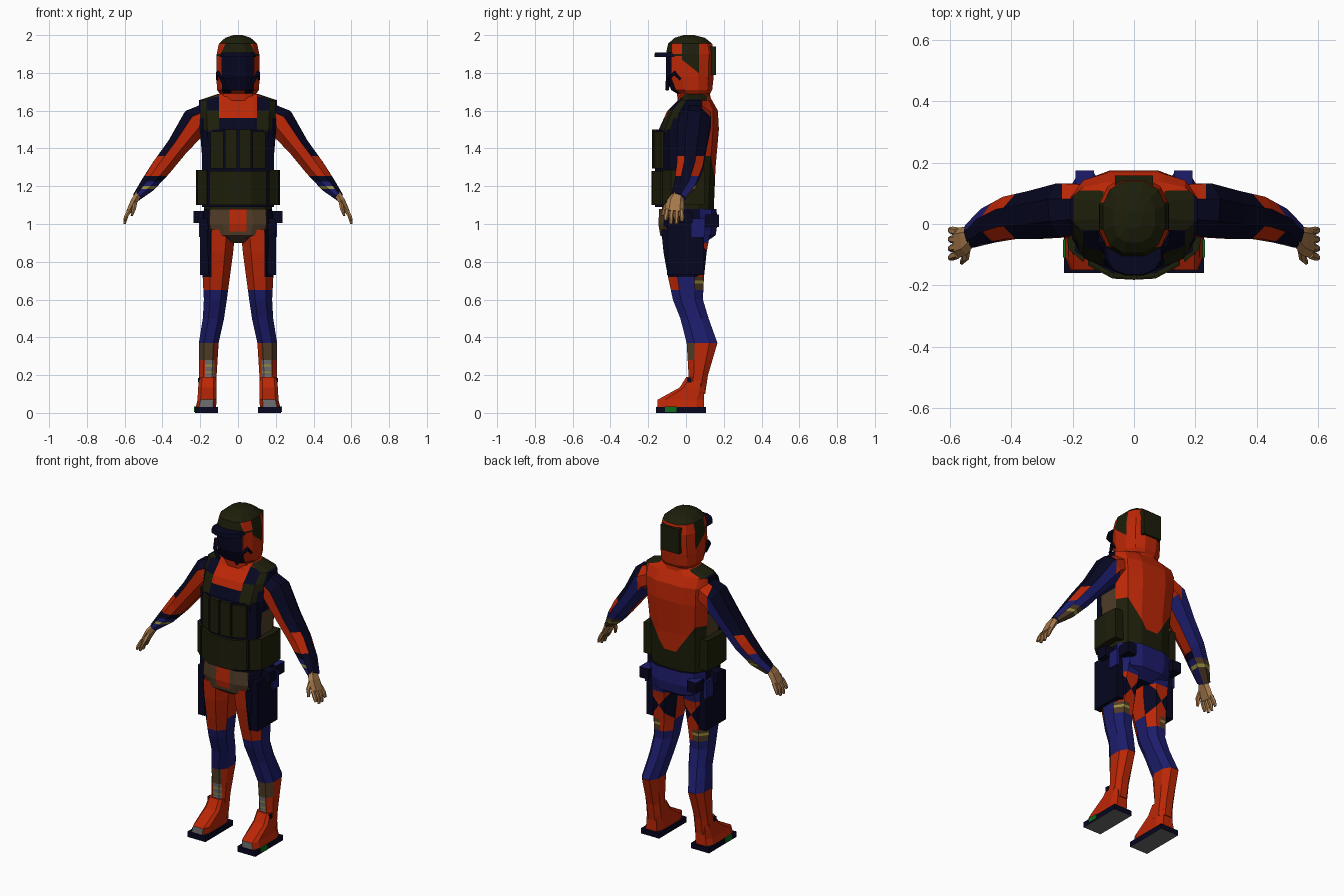
import bpy, bmesh, math
from mathutils import Vector

cube = bpy.data.objects.get("Cube")
if cube:
    bpy.data.objects.remove(cube)

COLOURS = {"orange": (.5, .02, .002), "navy": (.002, .002, .015), "blue": (.012, .012, .15),
           "olive": (.012, .013, .003), "skin": (.38, .19, .07), "brown": (.08, .045, .02),
           "grey": (.15, .15, .15), "yellow": (.32, .27, .05), "green": (.004, .15, .012)}
MATS = {}
for label, rgb in COLOURS.items():
    m = bpy.data.materials.new(label)
    m.use_nodes = True
    m.diffuse_color = (*rgb, 1)
    bsdf = m.node_tree.nodes["Principled BSDF"]
    bsdf.inputs["Base Color"].default_value = (*rgb, 1)
    bsdf.inputs["Roughness"].default_value = .9
    MATS[label] = m


def finish(name, bm, rule, cuts=(), mirror=False):
    """Cut colour borders, colour faces by rule, and link the object."""
    for co, no in cuts:
        bmesh.ops.bisect_plane(bm, geom=bm.verts[:] + bm.edges[:] + bm.faces[:], plane_co=co, plane_no=no)
    bmesh.ops.recalc_face_normals(bm, faces=bm.faces[:])
    bm.normal_update()
    used = []
    for f in bm.faces:
        c = rule if isinstance(rule, str) else rule(f.calc_center_median(), f.normal)
        if c not in used:
            used.append(c)
        f.material_index = used.index(c)
    me = bpy.data.meshes.new(name)
    bm.to_mesh(me)
    bm.free()
    for c in used:
        me.materials.append(MATS[c])
    ob = bpy.data.objects.new(name, me)
    bpy.context.collection.objects.link(ob)
    if mirror:
        ob.modifiers.new("mirror", 'MIRROR')


def loft(name, rings, rule, n=8, power=1.0, cuts=(), mirror=False, flat=True):
    """Skin over rings (x, y, z, half width, half depth), level or across the path."""
    bm = bmesh.new()
    pts = [Vector(r[:3]) for r in rings]
    loops = []
    for i, r in enumerate(rings):
        u, v = Vector((1, 0, 0)), Vector((0, 1, 0))
        if not flat:
            t = (pts[min(i + 1, len(pts) - 1)] - pts[max(i - 1, 0)]).normalized()
            v = (v - t * v.dot(t)).normalized()
            u = v.cross(t)
        loop = []
        for k in range(n):
            a = 2 * math.pi * (k + .5) / n
            c, s = (math.copysign(abs(w) ** power, w) for w in (math.cos(a), math.sin(a)))
            loop.append(bm.verts.new(pts[i] + u * c * r[3] + v * s * r[4]))
        loops.append(loop)
    for a, b in zip(loops, loops[1:]):
        for k in range(n):
            bm.faces.new((a[k], a[(k + 1) % n], b[(k + 1) % n], b[k]))
    bm.faces.new(loops[0])
    bm.faces.new(loops[-1])
    finish(name, bm, rule, cuts, mirror)


def prism(name, outline, lo, hi, rule, mirror=True):
    """Extrude a plan outline (x, y) between two heights."""
    bm = bmesh.new()
    a, b = ([bm.verts.new((*p, h)) for p in outline] for h in (lo, hi))
    bm.faces.new(a)
    bm.faces.new(b)
    for k in range(len(a)):
        j = (k + 1) % len(a)
        bm.faces.new((a[k], a[j], b[j], b[k]))
    finish(name, bm, rule, mirror=mirror)


def box(name, xs, ys, zs, rule):
    prism(name, [(xs[0], ys[0]), (xs[1], ys[0]), (xs[1], ys[1]), (xs[0], ys[1])], *zs, rule)


def level(*zs):
    return [((0, 0, z), (0, 0, 1)) for z in zs]


def sides(*xs):
    return [((s * x, 0, 0), (1, 0, 0)) for x in xs for s in (1, -1)]


def depth(*ys):
    return [((0, y, 0), (0, 1, 0)) for y in ys]


# Torso: orange back tongue, orange neckline, olive straps
def torso_rule(c, n):
    x = abs(c.x)
    if n.y > .3 and n.z < .6:
        return "orange" if c.z > min(max(1.19, 1.13 + 1.5 * x), 1.36) else "olive"
    if n.z > .6:
        if x < .11 or c.y > .11:
            return "orange"
        return "olive" if x < .195 and c.y > -.02 else "navy"
    if n.y < -.2 and c.z > 1.56:
        return "orange" if x < .1 else "olive" if x < .195 else "navy"
    if n.y < -.2 and c.z > 1.49:
        return "olive" if .1 < x < .18 else "navy"
    if c.z < 1.28:
        return "olive"
    return "brown" if c.z < 1.43 and n.y > -.4 else "navy"


slants = [((0, 0, 1.13), (-1.5 * s, 0, 1)) for s in (1, -1)]
loft("torso", [(0, .01, 1.07, .185, .14), (0, .01, 1.3, .19, .15), (0, .015, 1.5, .207, .163),
               (0, .035, 1.6, .212, .137), (0, .047, 1.655, .212, .093), (0, .045, 1.688, .11, .075)],
     torso_rule, 12, .7, level(1.19, 1.28, 1.36, 1.43, 1.49, 1.56) + sides(0, .1, .18, .195)
     + depth(-.02, .11) + slants)

# Vest with pouches
prism("vest_backing", [(0, -.08), (0, -.165), (.07, -.16), (.15, -.115), (.19, -.09), (.19, -.05)],
      1.09, 1.5, "navy")
prism("inner_magazine_pouch", [(.006, -.1), (.006, -.18), (.068, -.173), (.068, -.1)], 1.295, 1.5, "olive")
prism("outer_magazine_pouch", [(.078, -.1), (.078, -.17), (.145, -.132), (.145, -.09)], 1.295, 1.49, "olive")
prism("vest_front_pouch", [(0, -.1), (0, -.182), (.07, -.178), (.15, -.135), (.15, -.08)], 1.1, 1.28, "olive")
prism("vest_side_pouch", [(.157, -.09), (.165, -.125), (.215, -.08), (.222, .02), (.215, .1), (.16, .1)],
      1.1, 1.285, "olive")


# Pelvis, belt and belt pouches
def pelvis_rule(c, n):
    x = abs(c.x)
    if n.y > .3:
        return "blue"
    if n.y > -.25 or x > .15:
        return "navy"
    return "orange" if x < .045 and c.z > .96 else "blue" if c.z < .93 and x > .04 else "brown"


loft("pelvis", [(0, .01, .9, .07, .09), (0, .01, .94, .165, .15), (0, .01, 1.0, .19, .16),
                (0, .01, 1.08, .185, .155)], pelvis_rule, 12, .65, level(.93, .96) + sides(.045, .15))
box("belt_side_pouch", (.18, .235), (-.03, .035), (1.005, 1.07), "navy")
box("belt_back_pouch", (.13, .19), (.1, .175), (.985, 1.05), lambda c, n: "blue" if n.z > .5 else "navy")
box("hip_panel", (.19, .206), (.03, .1), (.93, 1.03), "blue")


# Legs
def leg_rule(c, n):
    if c.z < .37:
        if n.y < -.4 and c.z > .28 and c.x > .125:
            return "brown"
        if n.y < -.4 and .125 < c.x < .175:
            return "yellow" if .245 < c.z < .255 or .21 < c.z < .22 else "grey"
        return "orange"
    if c.z < .65:
        return "blue"
    if n.y < -.25:
        return "navy" if c.x > .14 and c.z > .73 else "orange"
    if n.y > .3:
        if c.z < .72:
            return "orange" if c.x < .11 else "yellow" if .685 < c.z < .7 else "brown"
        return "blue" if c.z > .9 else "orange" if abs(c.z - .81) > 1.3 * abs(c.x - .108) else "navy"
    return "navy" if c.z > .72 and n.x > 0 else "orange" if c.z > .72 else "blue"


crossed = [((.108, 0, .81), (s * 1.3, 0, 1)) for s in (1, -1)]
loft("leg", [(.16, .05, .1, .05, .055), (.16, .065, .2, .05, .055), (.155, .085, .37, .056, .087),
             (.13, .045, .5, .06, .08), (.12, .01, .6, .065, .085), (.115, 0, .72, .077, .102),
             (.108, -.005, .85, .088, .122), (.1, 0, .97, .092, .14)], leg_rule, 8, .85,
     level(.21, .22, .245, .255, .28, .65, .685, .7, .9) + sides(.11, .125, .14, .175) + crossed, True)
box("thigh_holster", (.155, .2), (-.1, .095), (.73, 1.03), "navy")

# Boots
loft("boot_foot", [(.17, -.028, .03, .056, .129), (.164, -.027, .07, .052, .127), (.162, .032, .135, .051, .067),
                   (.16, .05, .19, .045, .05)],
     lambda c, n: "grey" if n.y < -.4 and c.z < .068 else "orange", 8, .45, mirror=True)
box("boot_sole", (.107, .228), (-.16, .105), (0, .032), lambda c, n: "grey" if n.z < -.5 else "navy")
box("sole_accent", (.222, .232), (-.11, -.05), (.006, .034), "green")
box("ankle_buckle", (.18, .212), (.008, .03), (.16, .185), "navy")


# Arms
def arm_rule(c, n):
    out = n.x * .7 + n.z * .7
    if c.z < 1.225 and out < .1:
        return "yellow" if 1.185 < c.z < 1.2 else "brown" if n.y > 0 else "blue"
    if c.x < .235 and n.y > .5 and c.z > 1.5:
        return "orange"
    if 1.255 < c.z < 1.36 and out > .2 and abs(n.y) > .5:
        return "orange"
    if c.z < 1.3 and n.y > .4:
        return "blue"
    if out > .3 or c.z < 1.255 and n.y < 0:
        return "navy"
    return "orange" if n.y < 0 else "blue"


loft("arm", [(.14, .05, 1.58, .075, .085), (.225, .045, 1.54, .085, .095), (.32, .03, 1.41, .062, .085),
             (.405, .02, 1.3, .057, .075), (.475, -.005, 1.21, .045, .062), (.535, -.04, 1.145, .024, .042)],
     arm_rule, 8, cuts=level(1.185, 1.2, 1.225, 1.255, 1.36) + sides(.235), mirror=True, flat=False)

# Hands
loft("palm", [(.525, -.04, 1.16, .02, .03), (.55, -.055, 1.12, .02, .046), (.578, -.062, 1.065, .015, .05)],
     "skin", 6, .8, mirror=True, flat=False)
for k, tip in enumerate((1.02, 1.0, 1.0, 1.015)):
    y = -.1 + k * .025
    loft("finger_%d" % (k + 1), [(.574, y, 1.075, .012, .0135), (.592, y - .006 + k * .003, 1.04, .012, .0135),
                                 (.601, y - .01 + k * .005, tip, .007, .01)], "skin", 6, mirror=True, flat=False)
loft("thumb", [(.545, -.075, 1.12, .014, .016), (.55, -.11, 1.085, .012, .014), (.562, -.125, 1.045, .007, .009)],
     "skin", 6, mirror=True, flat=False)


# Head with cap: the cap edge slopes down behind the temples
def head_rule(c, n):
    x = abs(c.x)
    if n.y < -.4 and c.z < 1.89:
        return "navy" if x < .085 and c.z > 1.7 else "orange"
    if c.z > 1.955:
        return "olive"
    if c.y > .07 or -.075 < c.y < -.02 and x > .07 and 1.9 < c.z:
        return "orange"
    return "olive" if c.z > min(1.89, 1.885 - .8 * (c.y + .04)) else "orange"


loft("head", [(0, .045, 1.63, .11, .09), (0, .04, 1.69, .1, .09), (0, .03, 1.71, .114, .112),
              (0, .02, 1.78, .118, .13), (0, .022, 1.9, .116, .132), (0, .022, 1.955, .104, .12),
              (0, .02, 1.985, .07, .083), (0, .015, 2.0, .025, .03)], head_rule, 12, .82,
     level(1.89) + sides(.085) + depth(-.075, -.02, .07) + [((0, -.04, 1.885), (0, .8, 1))])
loft("cap_brim", [(0, -.09, 1.885, .1, .08), (0, -.092, 1.908, .09, .075)], "navy", 12, .85)
box("cap_back_panel", (0, .062), (.1, .158), (1.79, 1.94), "olive")
loft("chin_strap", [(.06, -.1, 1.71, .01, .01), (.088, -.095, 1.77, .012, .012), (.106, -.06, 1.8, .012, .012),
                    (.11, -.03, 1.765, .008, .008)], "navy", 6, mirror=True, flat=False)
